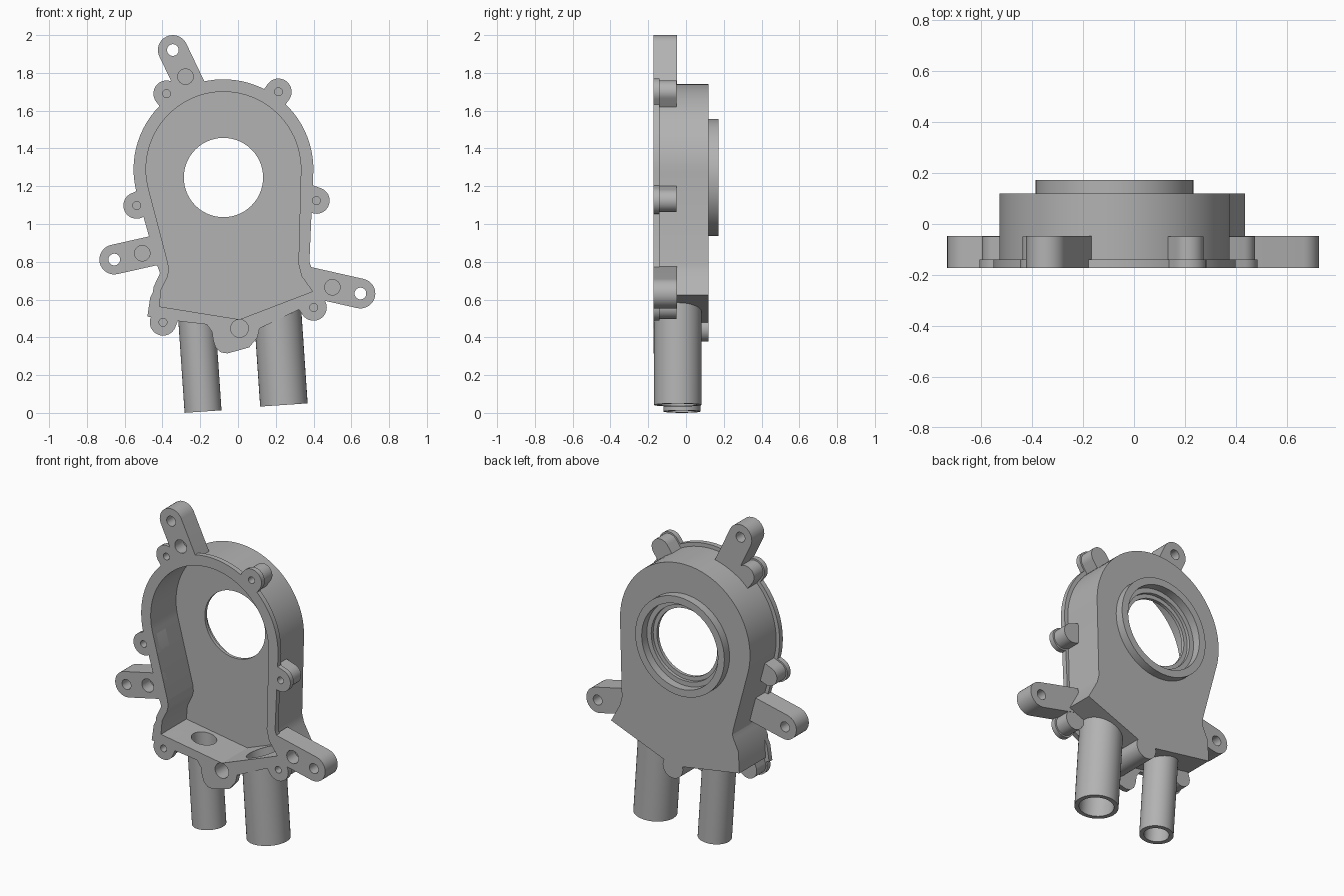
import bpy, bmesh, math
from mathutils import Vector, Matrix

if "Cube" in bpy.data.objects:
    bpy.data.objects.remove(bpy.data.objects["Cube"])

FRONT, CX, CZ = -0.172, -0.077, 1.29
grey = bpy.data.materials.new("cast_grey")
grey.diffuse_color = (0.45, 0.45, 0.45, 1)
grey.use_nodes = True
grey.node_tree.nodes["Principled BSDF"].inputs["Base Color"].default_value = grey.diffuse_color


def finish(name, bm):
    bmesh.ops.recalc_face_normals(bm, faces=bm.faces)
    me = bpy.data.meshes.new(name)
    bm.to_mesh(me)
    bm.free()
    me.materials.append(grey)
    ob = bpy.data.objects.new(name, me)
    bpy.context.collection.objects.link(ob)
    return ob


def add_prism(bm, pts, y0, y1):
    """Extrude an (x, z) outline from y0 to y1."""
    f = bm.faces.new([bm.verts.new((x, y0, z)) for x, z in pts])
    r = bmesh.ops.extrude_face_region(bm, geom=[f])
    vs = [v for v in r["geom"] if isinstance(v, bmesh.types.BMVert)]
    bmesh.ops.translate(bm, verts=vs, vec=(0, y1 - y0, 0))


def prism(name, pts, y0, y1):
    bm = bmesh.new()
    add_prism(bm, pts, y0, y1)
    return finish(name, bm)


def arc(cx, cz, r, a0, a1, n):
    return [(cx + r * math.cos(math.radians(a0 + (a1 - a0) * i / n)),
             cz + r * math.sin(math.radians(a0 + (a1 - a0) * i / n))) for i in range(n + 1)]


def circle(cx, cz, r, n=32):
    return arc(cx, cz, r, 0, 360, n)[:-1]


def capsule(end, base, r):
    """Outline with a round tip at end and a square end at base."""
    a = math.degrees(math.atan2(end[1] - base[1], end[0] - base[0]))
    side = Vector((math.cos(math.radians(a + 90)), math.sin(math.radians(a + 90)))) * r
    b = Vector(base)
    return arc(*end, r, a - 90, a + 90, 16) + [tuple(b + side), tuple(b - side)]


def add_rod(bm, bottom, direction, r, length, n=40):
    d = Vector(direction).normalized()
    rot = d.to_track_quat('Z', 'Y').to_matrix().to_4x4()
    m = Matrix.Translation(Vector(bottom) + d * length / 2) @ rot
    bmesh.ops.create_cone(bm, cap_ends=True, segments=n, radius1=r, radius2=r, depth=length, matrix=m)


def lathe(name, profile, cx, cz, n=56):
    """Revolve closed (radius, y) profile about the y axis; radius 0 makes poles."""
    bm = bmesh.new()
    vs = [bm.verts.new((cx + r, y, cz)) for r, y in profile]
    es = [bm.edges.new((vs[i], vs[(i + 1) % len(vs)])) for i in range(len(vs))]
    bmesh.ops.spin(bm, geom=vs + es, cent=(cx, 0, cz), axis=(0, 1, 0),
                   angle=math.tau, steps=n, use_duplicate=False)
    bmesh.ops.remove_doubles(bm, verts=bm.verts, dist=1e-5)
    bmesh.ops.dissolve_degenerate(bm, edges=bm.edges, dist=1e-6)
    return finish(name, bm)


def cut(ob, cutters):
    for c in cutters:
        m = ob.modifiers.new("cut", 'BOOLEAN')
        m.operation, m.solver, m.object = 'DIFFERENCE', 'EXACT', c
    dg = bpy.context.evaluated_depsgraph_get()
    me = bpy.data.meshes.new_from_object(ob.evaluated_get(dg))
    ob.modifiers.clear()
    ob.data = me


# Outlines: round top, narrowing waist, V-shaped floor
def outline(r, lower):
    return arc(CX, CZ, r, 193, -1.5, 44) + lower


inner = outline(0.41, [(0.32, 0.79), (0.336, 0.725), (0.394, 0.643), (0.008, 0.495), (-0.415, 0.563),
                       (-0.408, 0.65), (-0.375, 0.715), (-0.366, 0.75), (-0.37, 0.79)])
outer = outline(0.452, [(0.362, 0.79), (0.375, 0.74), (0.437, 0.625), (0.01, 0.455), (-0.455, 0.53),
                        (-0.448, 0.665), (-0.415, 0.735), (-0.407, 0.76), (-0.411, 0.79)])
rim = outline(0.476, [(0.378, 0.80), (0.395, 0.75), (0.46, 0.63), (0.45, 0.60), (0.335, 0.553),
                      (0.114, 0.447), (0.103, 0.40), (0.06, 0.347), (0.0, 0.33), (-0.056, 0.315),
                      (-0.09, 0.32), (-0.118, 0.345), (-0.13, 0.38), (-0.138, 0.43), (-0.165, 0.468),
                      (-0.31, 0.485), (-0.48, 0.51), (-0.465, 0.61), (-0.42, 0.70), (-0.413, 0.74),
                      (-0.431, 0.79)])

ears = [(-0.378, 1.69), (0.214, 1.70), (0.415, 1.124), (-0.537, 1.098), (-0.397, 0.479), (0.40, 0.558)]
# Arms: tip, blind hole, base
arms = [((-0.345, 1.921), (-0.278, 1.78), (-0.225, 1.67)),
        ((-0.655, 0.812), (-0.507, 0.845), (-0.37, 0.876)),
        ((0.648, 0.632), (0.50, 0.665), (0.36, 0.697))]
# Tubes: name, bottom, radius, bore, length
tubes = [("small_tube", (-0.185, -0.022, 0.007), 0.098, 0.072, 0.53),
         ("large_tube", (0.243, -0.043, 0.042), 0.126, 0.1, 0.56)]
UP = Vector((-0.068, 0, 1)).normalized()

# Cutters
cavity = prism("cavity_cutter", inner, -0.3, 0.08)
bm = bmesh.new()
for x, z in ears:
    add_prism(bm, circle(x, z, 0.021, 20), -0.3, -0.08)
for tip, blind, base in arms:
    add_prism(bm, circle(*tip, 0.031), -0.3, 0.0)
    add_prism(bm, circle(*blind, 0.041), -0.3, -0.09)
add_prism(bm, circle(0.008, 0.447, 0.047), -0.3, 0.05)
holes = finish("hole_cutter", bm)
bm = bmesh.new()
for _, b, r, bore, length in tubes:
    add_rod(bm, Vector(b) - UP * 0.05, UP, bore, length + 0.12)
bores = finish("bore_cutter", bm)
shaft = lathe("shaft_cutter", [(0, 0), (0.21, 0), (0.21, 0.1), (0.235, 0.1), (0.235, 0.125),
                               (0.265, 0.125), (0.265, 0.3), (0, 0.3)], CX, 1.246)
cutters = [cavity, holes, bores, shaft]

# Housing and front rim
parts = [(prism("housing", outer, FRONT, 0.12), [cavity, bores, shaft, holes]),
         (prism("front_rim", rim, FRONT, -0.14), [cavity, holes])]

# Raised bearing ring on the back
parts.append((lathe("bearing_ring", [(0.265, 0.11), (0.31, 0.11), (0.31, 0.172), (0.265, 0.172)], CX, 1.246), []))

# Screw ears with a narrower boss behind
for i, (x, z) in enumerate(ears):
    e = Vector((x, z))
    base = e + (Vector((CX, CZ)) - e).normalized() * 0.09
    parts.append((prism(f"screw_ear_{i}", capsule((x, z), base, 0.07), FRONT, -0.14), [cavity, holes]))
    parts.append((prism(f"screw_boss_{i}", capsule((x, z), base, 0.06), -0.14, -0.05), [cavity, holes]))

# Mounting arms
for i, (tip, blind, base) in enumerate(arms):
    parts.append((prism(f"mounting_arm_{i}", capsule(tip, base, 0.079), FRONT, -0.048), [cavity, holes]))

# Lower centre boss
parts.append((prism("lower_boss", circle(0.008, 0.447, 0.07), FRONT, 0.12), [cavity, holes]))

# Hose tubes
for name, b, r, bore, length in tubes:
    bm = bmesh.new()
    add_rod(bm, b, UP, r, length)
    parts.append((finish(name, bm), [cavity, bores]))

for ob, cs in parts:
    cut(ob, cs)
for c in cutters:
    bpy.data.objects.remove(c)
bpy.ops.object.select_all(action='DESELECT')
for ob, _ in parts:
    ob.select_set(True)
bpy.context.view_layer.objects.active = parts[0][0]
bpy.ops.object.shade_smooth_by_angle(angle=math.radians(25))
